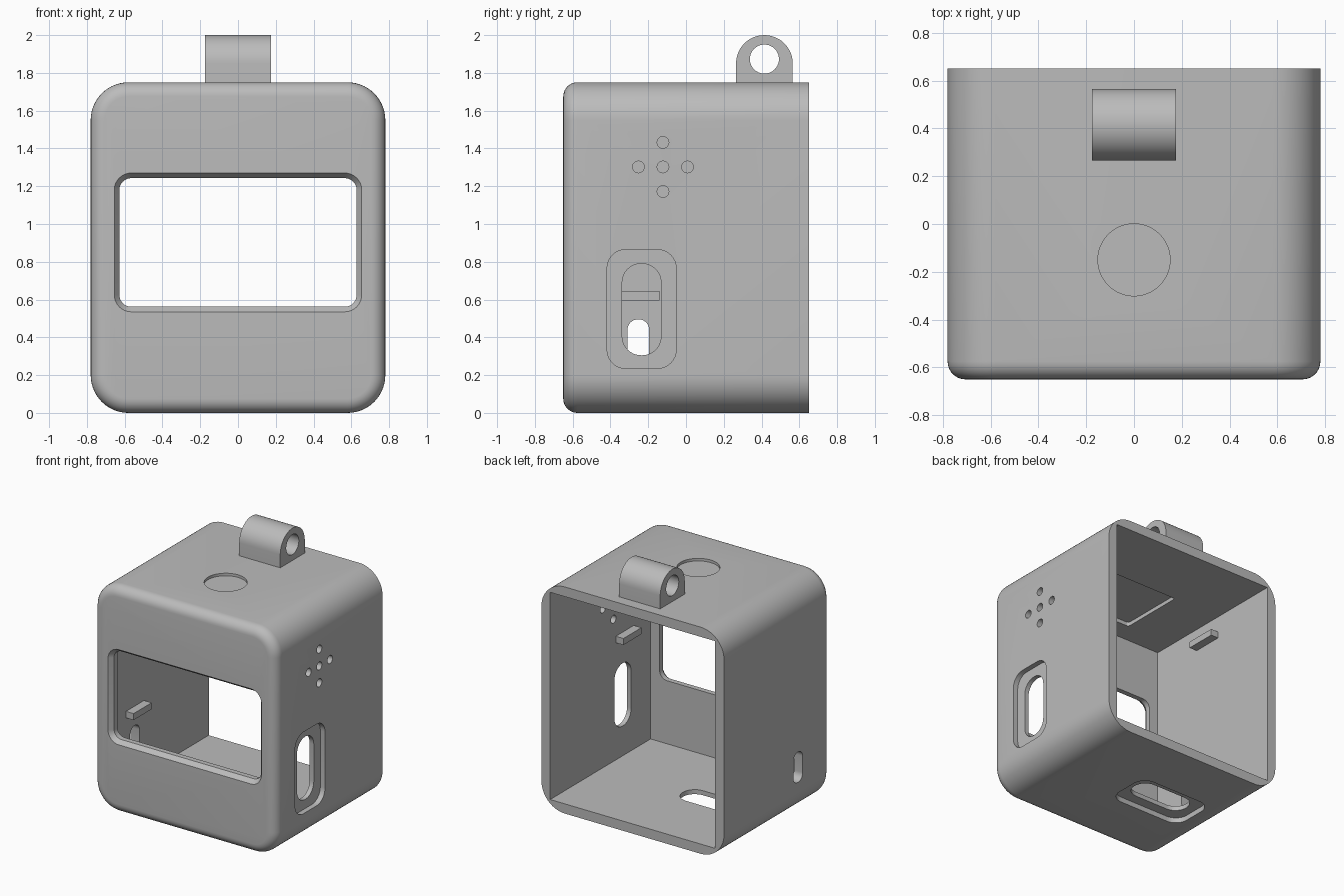
import bpy, bmesh, math

cube = bpy.data.objects.get("Cube")
if cube:
    bpy.data.objects.remove(cube, do_unlink=True)

grey = bpy.data.materials.new("plain_grey")
grey.use_nodes = True
GREY = (0.5, 0.5, 0.5, 1)
grey.diffuse_color = GREY
grey.node_tree.nodes["Principled BSDF"].inputs["Base Color"].default_value = GREY


def rounded(u0, u1, v0, v1, r, seg=8):
    """Rounded rectangle outline."""
    corners = [(u1 - r, v1 - r), (u0 + r, v1 - r), (u0 + r, v0 + r), (u1 - r, v0 + r)]
    pts = []
    for k, (cu, cv) in enumerate(corners):
        for i in range(seg + 1):
            a = math.pi / 2 * (k + i / seg)
            pts.append((cu + r * math.cos(a), cv + r * math.sin(a)))
    return pts


def circle(u, v, r, n=32):
    return [(u + r * math.cos(math.tau * i / n), v + r * math.sin(math.tau * i / n))
            for i in range(n)]


def rect(u0, u1, v0, v1):
    return [(u0, v0), (u1, v0), (u1, v1), (u0, v1)]


def loft(name, axis, sections):
    """Solid through outlines placed at positions along an axis."""
    place = {"x": lambda p, u, v: (p, u, v),
             "y": lambda p, u, v: (u, p, v),
             "z": lambda p, u, v: (u, v, p)}[axis]
    bm = bmesh.new()
    rings = [[bm.verts.new(place(p, u, v)) for u, v in pts] for p, pts in sections]
    for a, b in zip(rings, rings[1:]):
        n = len(a)
        for i in range(n):
            j = (i + 1) % n
            bm.faces.new((a[i], a[j], b[j], b[i]))
    bm.faces.new(rings[0])
    bm.faces.new(rings[-1])
    bmesh.ops.recalc_face_normals(bm, faces=bm.faces)
    mesh = bpy.data.meshes.new(name)
    bm.to_mesh(mesh)
    bm.free()
    mesh.materials.append(grey)
    obj = bpy.data.objects.new(name, mesh)
    bpy.context.collection.objects.link(obj)
    return obj


def prism(name, axis, lo, hi, pts):
    return loft(name, axis, [(lo, pts), (hi, pts)])


def carve(obj, cutters):
    """Subtract the cutters, bake the result and drop the cutters."""
    for c in cutters:
        c.hide_render = True
        mod = obj.modifiers.new("cut", "BOOLEAN")
        mod.operation = "DIFFERENCE"
        mod.solver = "EXACT"
        mod.object = c
    graph = bpy.context.evaluated_depsgraph_get()
    baked = bpy.data.meshes.new_from_object(obj.evaluated_get(graph))
    obj.modifiers.clear()
    obj.data = baked
    for c in cutters:
        bpy.data.objects.remove(c, do_unlink=True)


def smooth(obj):
    bpy.ops.object.select_all(action="DESELECT")
    obj.select_set(True)
    bpy.context.view_layer.objects.active = obj
    bpy.ops.object.shade_smooth_by_angle(angle=math.radians(30))


W, D, H, WALL = 0.78, 0.65, 1.75, 0.075
IN = W - WALL

# Housing shell with a rounded front rim
housing = prism("housing", "y", -D, D, rounded(-W, W, 0, H, 0.2, 14))
bm = bmesh.new()
bm.from_mesh(housing.data)
rim = [e for e in bm.edges if all(v.co.y < -D + 0.001 for v in e.verts)]
bmesh.ops.bevel(bm, geom=rim, offset=0.075, segments=7, profile=0.5, affect="EDGES")
bm.to_mesh(housing.data)
bm.free()

# Hollow inside, open at the back
cutters = [prism("cavity", "y", -D + WALL, D + 0.2, rect(-IN, IN, WALL, H - WALL))]

# Front window with a chamfered edge
outer = rounded(-0.655, 0.655, 0.535, 1.27, 0.09)
inner = rounded(-0.628, 0.628, 0.562, 1.243, 0.063)
cutters.append(loft("window", "y", [(-D - 0.1, outer), (-D, outer),
                                    (-D + 0.035, inner), (-0.5, inner)]))

# Side slot with a stepped surround
cutters.append(prism("side_step", "x", W - 0.04, W + 0.1, rounded(-0.418, -0.052, 0.235, 0.865, 0.1)))
cutters.append(prism("side_slot", "x", IN - 0.1, W + 0.1, rounded(-0.338, -0.132, 0.305, 0.79, 0.1)))

# Small slot in the opposite wall
cutters.append(prism("small_slot", "x", -W - 0.1, -IN + 0.1, rounded(-0.31, -0.195, 0.26, 0.495, 0.055)))

# Bottom slot with a stepped surround
bx, by = -0.23, 0.02
cutters.append(prism("bottom_step", "z", -0.1, 0.04,
                     rounded(bx - 0.315, bx + 0.315, by - 0.183, by + 0.183, 0.1)))
cutters.append(prism("bottom_slot", "z", -0.1, 0.2,
                     rounded(bx - 0.243, bx + 0.243, by - 0.103, by + 0.103, 0.1)))

# Sound holes in a cross
for dy, dz in [(0, 0), (1, 0), (-1, 0), (0, 1), (0, -1)]:
    cutters.append(prism("sound_hole", "x", IN - 0.1, W + 0.1,
                         circle(-0.122 + dy * 0.13, 1.302 + dz * 0.13, 0.031, 24)))

# Shallow round dimple on top and square pocket in the ceiling
cutters.append(prism("dimple", "z", H - 0.02, H + 0.1, circle(0, -0.15, 0.151, 48)))
cutters.append(prism("ceiling_pocket", "z", H - 0.2, H - WALL + 0.03,
                     rounded(-0.3, 0.3, -0.42, 0.1, 0.02)))
carve(housing, cutters)
smooth(housing)

# Support ledges on the inner walls
for name, side, y0, y1, z in [("lower_ledge", -1, -0.36, -0.14, 0.595),
                              ("upper_ledge", -1, -0.14, 0.1, 1.5),
                              ("opposite_ledge", 1, -0.37, -0.15, 0.98)]:
    lo, hi = sorted((side * (IN + 0.01), side * (IN - 0.065)))
    prism(name, "x", lo, hi, rect(y0, y1, z, z + 0.05))

# Hanging lug with a cross hole
ly, lz, lr = 0.415, 1.85, 0.15
arch = [(ly + lr * math.cos(math.pi * i / 24), lz + lr * math.sin(math.pi * i / 24))
        for i in range(25)]
lug = prism("hanging_lug", "x", -0.175, 0.175, arch + [(ly - lr, H - 0.01), (ly + lr, H - 0.01)])
carve(lug, [prism("lug_hole", "x", -0.3, 0.3, circle(ly, 1.873, 0.077, 40))])
smooth(lug)
